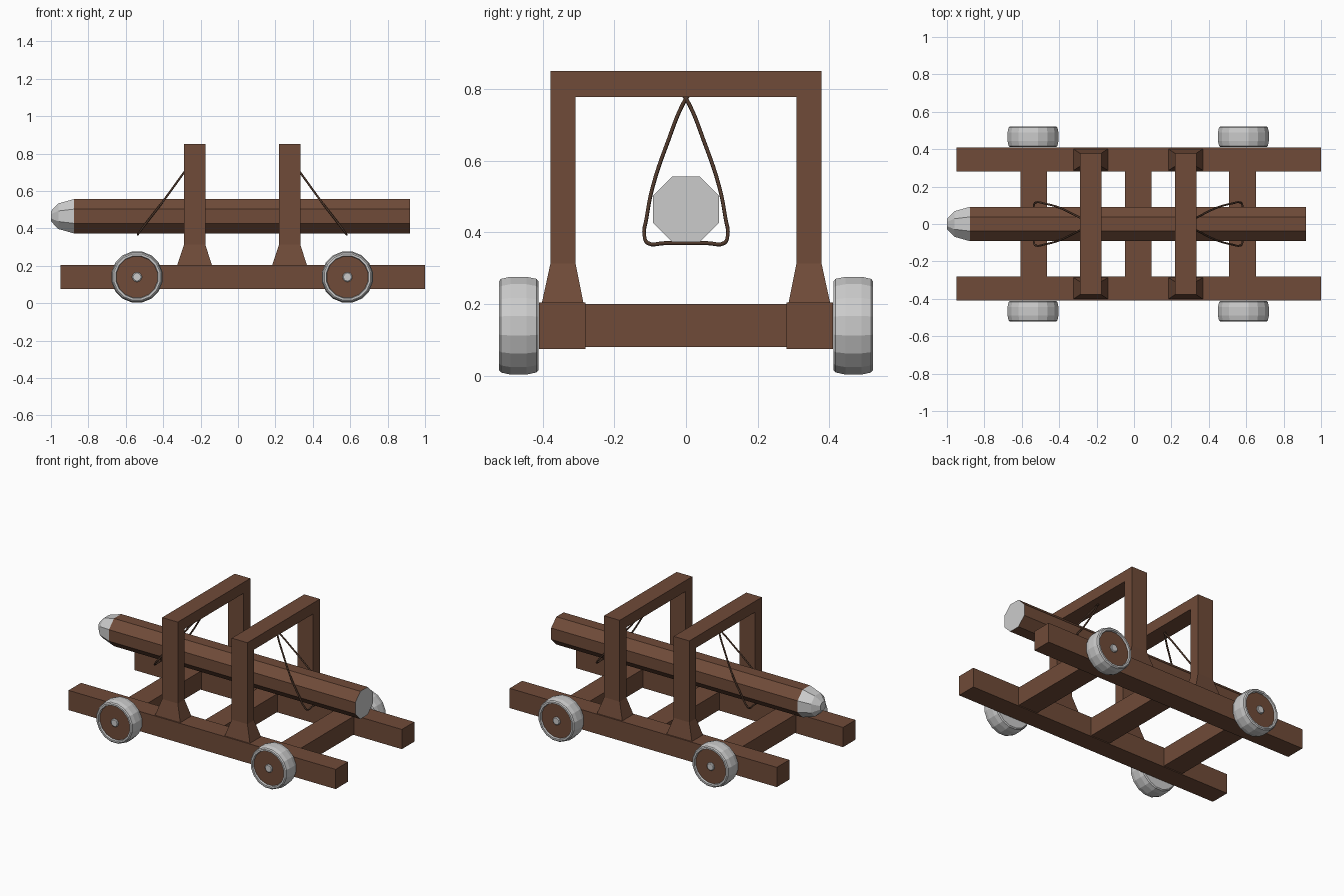
import bpy, bmesh, math
from mathutils import Vector

if "Cube" in bpy.data.objects:
    bpy.data.objects.remove(bpy.data.objects["Cube"])


def material(name, rgb):
    m = bpy.data.materials.new(name)
    m.diffuse_color = (*rgb, 1)
    m.use_nodes = True
    m.node_tree.nodes["Principled BSDF"].inputs["Base Color"].default_value = m.diffuse_color
    return m


WOOD = material("brown wood", (0.16, 0.07, 0.04))
METAL = material("light grey metal", (0.6, 0.6, 0.6))
ROPE = material("dark rope", (0.075, 0.038, 0.023))


def finish(name, bm, mats):
    bmesh.ops.recalc_face_normals(bm, faces=bm.faces[:])
    me = bpy.data.meshes.new(name)
    bm.to_mesh(me)
    bm.free()
    for m in mats:
        me.materials.append(m)
    ob = bpy.data.objects.new(name, me)
    bpy.context.collection.objects.link(ob)
    return ob


def loft(bm, rings, mats=None, caps=(0, 0)):
    """Skin a list of equal-length point rings, closing both ends."""
    vs = [[bm.verts.new(p) for p in r] for r in rings]
    n = len(vs[0])
    for k in range(len(vs) - 1):
        for i in range(n):
            j = (i + 1) % n
            f = bm.faces.new((vs[k][i], vs[k][j], vs[k + 1][j], vs[k + 1][i]))
            f.material_index = mats[k] if mats else 0
    for ring, c in ((vs[0], caps[0]), (vs[-1], caps[1])):
        bm.faces.new(ring).material_index = c


def rect(x0, x1, y0, y1, z):
    return [(x0, y0, z), (x1, y0, z), (x1, y1, z), (x0, y1, z)]


def box(bm, x0, x1, y0, y1, z0, z1):
    loft(bm, [rect(x0, x1, y0, y1, z0), rect(x0, x1, y0, y1, z1)])


# Chassis: two long rails and three cross beams
for side, label in ((-1, "front"), (1, "back")):
    bm = bmesh.new()
    y0, y1 = sorted((side * 0.28, side * 0.41))
    box(bm, -0.95, 1.0, y0, y1, 0.075, 0.205)
    finish(label + "_rail", bm, [WOOD])
for i, x in enumerate((-0.535, 0.023, 0.58)):
    bm = bmesh.new()
    box(bm, x - 0.071, x + 0.071, -0.285, 0.285, 0.08, 0.2)
    finish(f"cross_beam_{i + 1}", bm, [WOOD])

# Upright frames with flared feet
for label, x in (("left", -0.232), ("right", 0.276)):
    bm = bmesh.new()
    for s in (-1, 1):
        a = sorted((s * 0.286, s * 0.402))
        b = sorted((s * 0.308, s * 0.378))
        loft(bm, [rect(x - 0.093, x + 0.093, *a, 0.203),
                  rect(x - 0.057, x + 0.057, *b, 0.313),
                  rect(x - 0.057, x + 0.057, *b, 0.778)])
    box(bm, x - 0.057, x + 0.057, -0.378, 0.378, 0.778, 0.85)
    finish(label + "_frame", bm, [WOOD])


# Octagonal ram with metal tip and metal end face
def octagon(x, r):
    return [(x, r * math.cos(a), 0.465 + r * math.sin(a))
            for a in (math.pi / 8 + i * math.pi / 4 for i in range(8))]


bm = bmesh.new()
loft(bm, [octagon(-1.0, 0.03), octagon(-0.96, 0.074), octagon(-0.878, 0.099),
          octagon(0.92, 0.099)], mats=[1, 1, 0], caps=(1, 1))
finish("ram_log", bm, [WOOD, METAL])


# Wheels: barrel tyre, recessed wooden disc, metal hub
def circle(x, y, r, n=16):
    return [(x + r * math.cos(2 * math.pi * (i + 0.5) / n), y,
             0.14 + r * math.sin(2 * math.pi * (i + 0.5) / n)) for i in range(n)]


PROFILE = [(0.411, 0.126), (0.417, 0.133), (0.445, 0.139), (0.49, 0.139),
           (0.516, 0.133), (0.522, 0.126), (0.522, 0.115), (0.51, 0.112)]
for s, sl in ((-1, "front"), (1, "back")):
    for xl, x in (("left", -0.54), ("right", 0.585)):
        bm = bmesh.new()
        loft(bm, [circle(x, s * y, r) for y, r in PROFILE],
             mats=[0] * 7, caps=(0, 1))
        loft(bm, [circle(x, s * 0.505, 0.026), circle(x, s * 0.516, 0.026),
                  circle(x, s * 0.52, 0.021)])
        finish(f"{sl}_{xl}_wheel", bm, [METAL, WOOD])

# Rope slings: a tilted teardrop loop under the ram (offset from frame, y, z)
HALF = [(0.0, -0.008, 0.785), (0.018, 0.010, 0.755), (0.085, 0.048, 0.66),
        (0.18, 0.092, 0.53), (0.25, 0.110, 0.44), (0.288, 0.116, 0.39),
        (0.302, 0.106, 0.37), (0.302, 0.06, 0.37)]
LOOP = HALF + [(d, -y, z) for d, y, z in reversed(HALF)]
for label, x, s in (("left", -0.232, -1), ("right", 0.276, 1)):
    cu = bpy.data.curves.new(label + "_rope", "CURVE")
    cu.dimensions = "3D"
    cu.bevel_depth = 0.0055
    cu.bevel_resolution = 1
    cu.resolution_u = 5
    cu.use_fill_caps = True
    sp = cu.splines.new("BEZIER")
    sp.bezier_points.add(len(LOOP) - 1)
    for p, (d, y, z) in zip(sp.bezier_points, LOOP):
        p.co = Vector((x + s * d, y, z))
        p.handle_left_type = p.handle_right_type = "AUTO"
    cu.materials.append(ROPE)
    ob = bpy.data.objects.new(label + "_rope", cu)
    bpy.context.collection.objects.link(ob)
